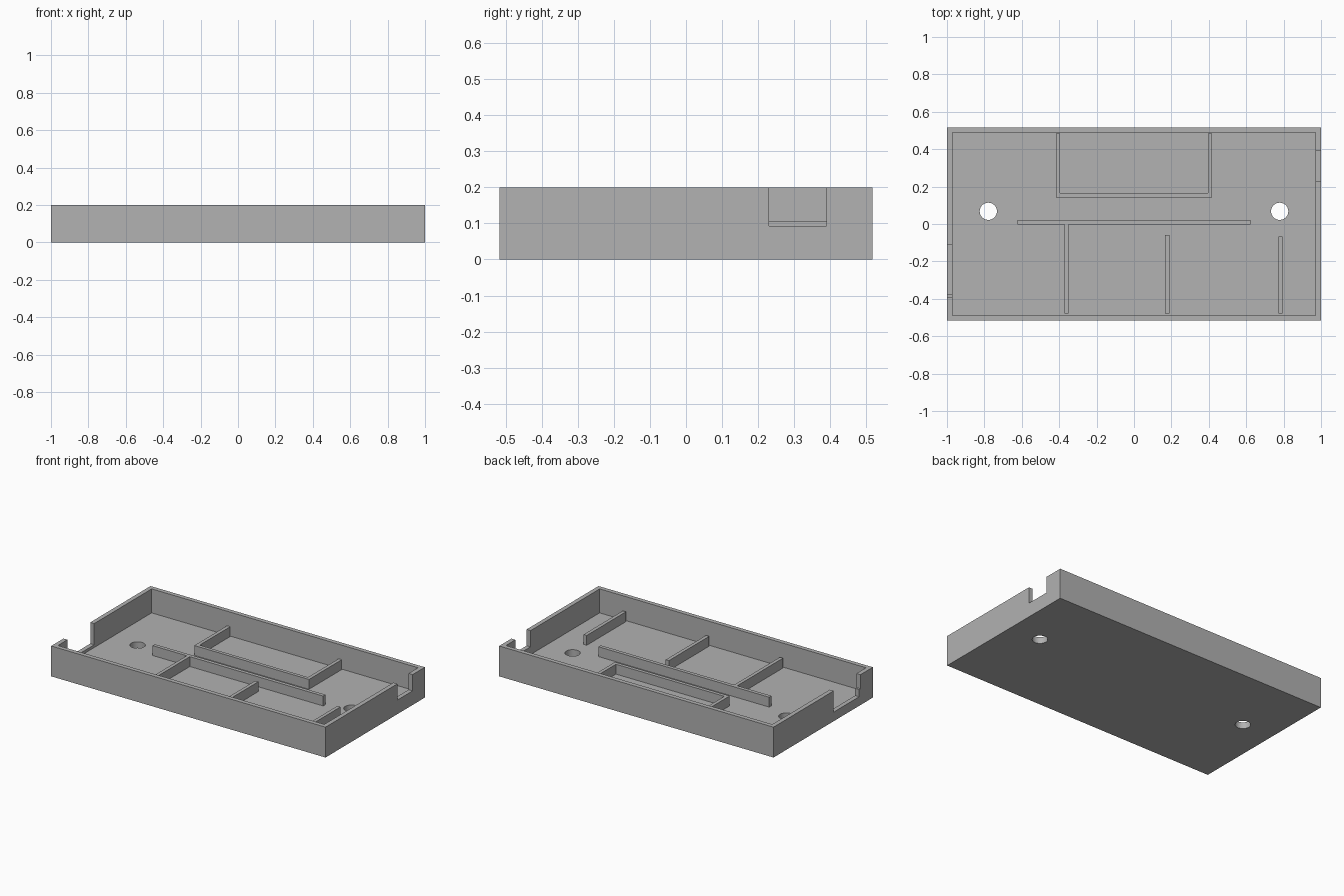
import bpy
import bmesh
from mathutils import Vector

cube = bpy.data.objects.get("Cube")
if cube:
    bpy.data.objects.remove(cube, do_unlink=True)

# Single plastic colour
GREY = (0.445, 0.445, 0.445, 1)
plastic = bpy.data.materials.new("grey plastic")
plastic.use_nodes = True
plastic.diffuse_color = GREY
plastic.node_tree.nodes["Principled BSDF"].inputs["Base Color"].default_value = GREY

# Main sizes
HX, HY, HEIGHT = 1.0, 0.517, 0.2
WALL, FLOOR, RIB_TOP = 0.029, 0.042, 0.107
RIB = 0.023


def add_object(name, bm):
    mesh = bpy.data.meshes.new(name)
    bm.to_mesh(mesh)
    bm.free()
    mesh.materials.append(plastic)
    obj = bpy.data.objects.new(name, mesh)
    bpy.context.collection.objects.link(obj)
    return obj


def box(name, x0, x1, y0, y1, z0, z1):
    bm = bmesh.new()
    bmesh.ops.create_cube(bm, size=1)
    lo, hi = Vector((x0, y0, z0)), Vector((x1, y1, z1))
    for v in bm.verts:
        v.co = (lo + hi) / 2 + v.co * (hi - lo)
    return add_object(name, bm)


def cylinder(name, x, y, radius, depth):
    bm = bmesh.new()
    bmesh.ops.create_cone(bm, cap_ends=True, segments=40, radius1=radius,
                          radius2=radius, depth=depth)
    bmesh.ops.translate(bm, verts=bm.verts, vec=(x, y, 0))
    return add_object(name, bm)


def cut(target, cutter):
    mod = target.modifiers.new("cut", "BOOLEAN")
    mod.operation, mod.solver, mod.object = "DIFFERENCE", "EXACT", cutter
    bpy.context.view_layer.update()
    graph = bpy.context.evaluated_depsgraph_get()
    mesh = bpy.data.meshes.new_from_object(target.evaluated_get(graph))
    target.modifiers.clear()
    target.data = mesh
    bpy.data.objects.remove(cutter, do_unlink=True)


# Open tray: hollow, cable notches in both end walls, two screw holes
tray = box("tray", -HX, HX, -HY, HY, 0, HEIGHT)
cut(tray, box("hollow", -HX + WALL, HX - WALL, -HY + WALL, HY - WALL, FLOOR, 0.4))
cut(tray, box("left_notch", HX - 0.05, HX + 0.1, 0.231, 0.39, 0.093, 0.4))
cut(tray, box("right_notch", -HX - 0.1, -HX + 0.05, -0.375, -0.11, 0.06, 0.4))
cut(tray, box("right_notch_step", -HX - 0.1, -HX + 0.05, -0.389, -0.3, RIB_TOP, 0.5))
for side in (-1, 1):
    cut(tray, cylinder("screw_hole", side * 0.779, 0.068, 0.046, 0.3))

# Ribs stand on the floor, sunk slightly into it
BASE = FLOOR - 0.01


def rib(name, x0, x1, y0, y1):
    return box(name, x0, x1, y0, y1, BASE, RIB_TOP)


rib("long_divider", -0.622, 0.622, -0.002, 0.022)
for name, x, back in (("right_divider", -0.361, -0.002),
                      ("middle_divider", 0.177, -0.058),
                      ("left_divider", 0.783, -0.068)):
    rib(name, x - RIB / 2, x + RIB / 2, -0.478, back)

# U-shaped bay, open towards the back wall
bm = bmesh.new()
XO, Y0, Y1 = 0.418, 0.142, 0.483
outline = [(-XO, Y1), (-XO, Y0), (XO, Y0), (XO, Y1),
           (XO - RIB, Y1), (XO - RIB, Y0 + RIB), (RIB - XO, Y0 + RIB), (RIB - XO, Y1)]
face = bm.faces.new([bm.verts.new((x, y, BASE)) for x, y in outline])
top = bmesh.ops.extrude_face_region(bm, geom=[face])["geom"]
bmesh.ops.translate(bm, vec=(0, 0, RIB_TOP - BASE),
                    verts=[g for g in top if isinstance(g, bmesh.types.BMVert)])
bmesh.ops.recalc_face_normals(bm, faces=bm.faces)
add_object("u_shaped_bay", bm)

# Round the screw hole walls, keep every other edge sharp
bpy.ops.object.select_all(action="DESELECT")
tray.select_set(True)
bpy.context.view_layer.objects.active = tray
bpy.ops.object.shade_smooth_by_angle(angle=0.52)
